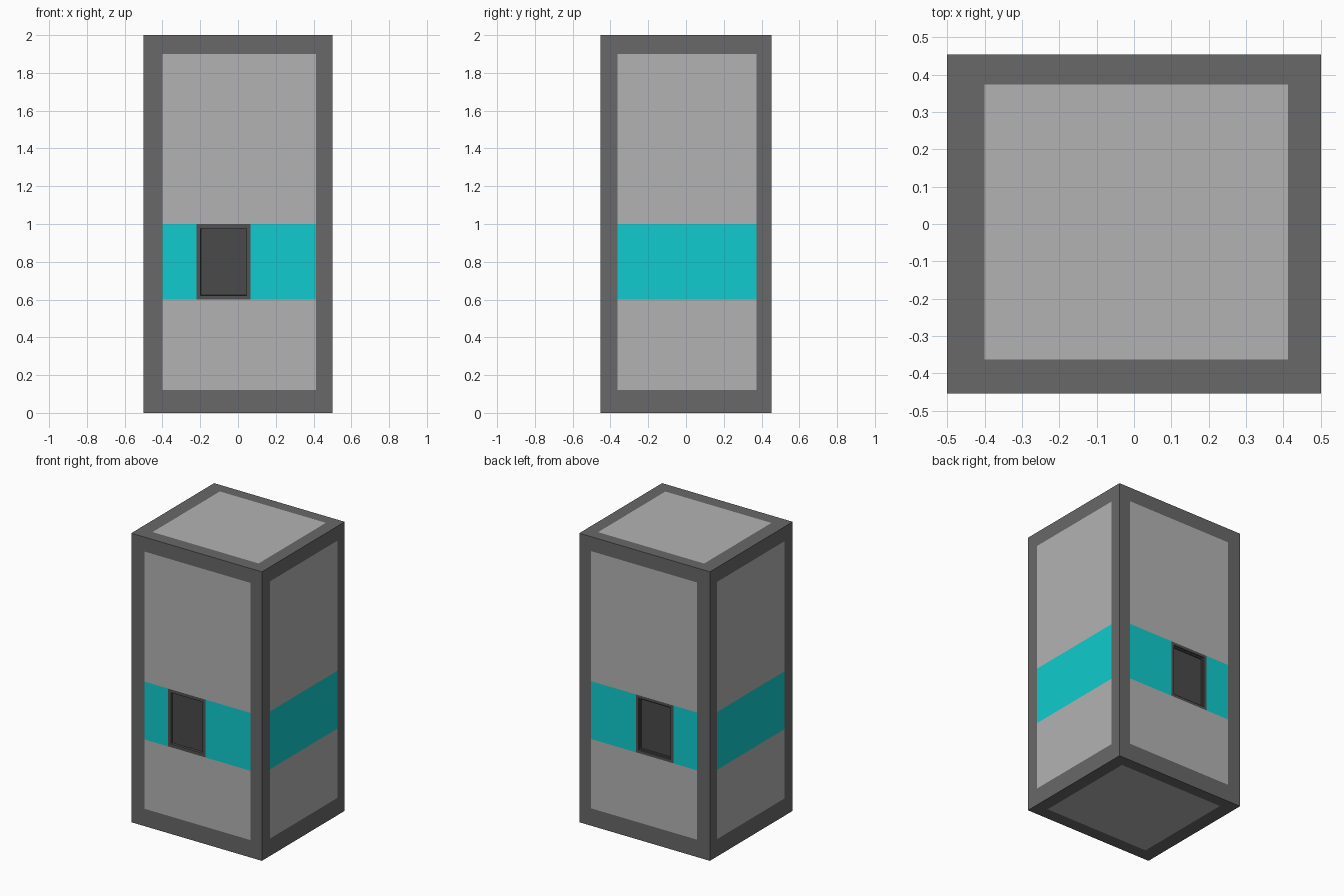
import bpy, bmesh
from mathutils import Vector

if "Cube" in bpy.data.objects:
    bpy.data.objects.remove(bpy.data.objects["Cube"])

HX, HY, H = 0.5, 0.453, 2.0
PX, PY, PZ = (-0.40, 0.412), (-0.363, 0.373), (0.12, 1.90)   # panel limits
BAND = (0.60, 1.00)
WIN = (-0.22, 0.067)


def material(name, rgb):
    m = bpy.data.materials.new(name)
    m.diffuse_color = (*rgb, 1)
    m.use_nodes = True
    m.node_tree.nodes["Principled BSDF"].inputs["Base Color"].default_value = m.diffuse_color
    return m


frame_mat = material("dark_grey", (0.14, 0.14, 0.14))
panel_mat = material("light_grey", (0.45, 0.45, 0.45))
band_mat = material("cyan", (0.005, 0.60, 0.62))
rim_mat = material("window_rim", (0.085, 0.085, 0.085))
glass_mat = material("window_pane", (0.068, 0.068, 0.068))


def finish(bm, name, mats):
    me = bpy.data.meshes.new(name)
    bm.to_mesh(me)
    bm.free()
    for m in mats:
        me.materials.append(m)
    ob = bpy.data.objects.new(name, me)
    bpy.context.collection.objects.link(ob)
    return ob


def inside(v, lim):
    return lim[0] < v < lim[1]


# Cabinet: a box scored along the panel, band and window borders
bm = bmesh.new()
bmesh.ops.create_cube(bm, size=1)
for v in bm.verts:
    v.co = Vector((v.co.x * 2 * HX, v.co.y * 2 * HY, (v.co.z + 0.5) * H))
for axis, cuts in enumerate((PX + WIN, PY, PZ + BAND)):
    normal = Vector((0, 0, 0))
    normal[axis] = 1
    for c in cuts:
        bmesh.ops.bisect_plane(bm, geom=bm.verts[:] + bm.edges[:] + bm.faces[:],
                               plane_co=normal * c, plane_no=normal)

# Frame, panel and band colours; window openings are removed
openings = []
for f in bm.faces:
    c, n = f.calc_center_median(), f.normal
    inx = abs(n.x) > 0.5 or inside(c.x, PX)
    iny = abs(n.y) > 0.5 or inside(c.y, PY)
    inz = abs(n.z) > 0.5 or inside(c.z, PZ)
    if inx and iny and inz:
        banded = abs(n.z) < 0.5 and inside(c.z, BAND)
        f.material_index = 2 if banded else 1
        if banded and abs(n.y) > 0.5 and inside(c.x, WIN):
            openings.append(f)
bmesh.ops.delete(bm, geom=openings, context='FACES')
finish(bm, "cabinet", (frame_mat, panel_mat, band_mat))


def window(name, side, steps):
    """Flat rim with a shallow stepped recess; side is -1 front, 1 back."""
    bm = bmesh.new()
    pts = [(x, side * HY, z) for x, z in
           ((WIN[0], BAND[0]), (WIN[1], BAND[0]), (WIN[1], BAND[1]), (WIN[0], BAND[1]))]
    if side > 0:
        pts.reverse()
    face = bm.faces.new([bm.verts.new(p) for p in pts])
    bm.normal_update()
    for inset, depth in steps:
        bmesh.ops.inset_individual(bm, faces=[face], thickness=inset)
        # straight-walled drop
        bmesh.ops.inset_individual(bm, faces=[face], thickness=0.0005, depth=-depth)
    face.material_index = 1
    finish(bm, name, (rim_mat, glass_mat))


# Service windows on front and back
window("front_window", -1, [(0.032, 0.018)])
window("back_window", 1, [(0.028, 0.010), (0.012, 0.010)])
